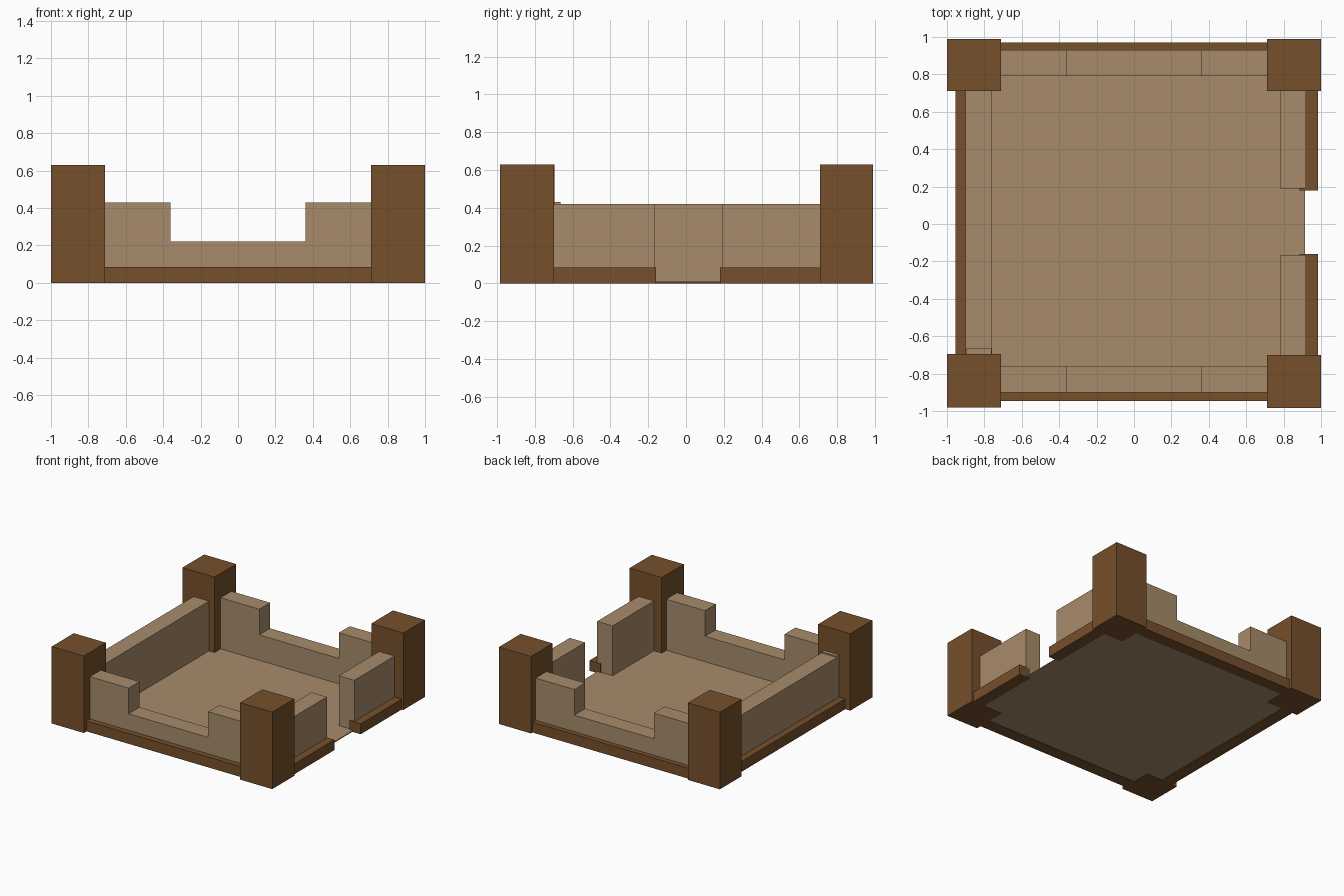
import bpy, bmesh

if "Cube" in bpy.data.objects:
    bpy.data.objects.remove(bpy.data.objects["Cube"])


def material(name, rgb):
    m = bpy.data.materials.new(name)
    m.diffuse_color = (*rgb, 1)
    m.use_nodes = True
    m.node_tree.nodes["Principled BSDF"].inputs["Base Color"].default_value = m.diffuse_color
    return m


DARK = material("dark_wood", (0.18, 0.08, 0.025))
LIGHT = material("light_wood", (0.39, 0.26, 0.145))


def finish(name, bm, mat):
    bmesh.ops.recalc_face_normals(bm, faces=bm.faces)
    mesh = bpy.data.meshes.new(name)
    bm.to_mesh(mesh)
    bm.free()
    mesh.materials.append(mat)
    ob = bpy.data.objects.new(name, mesh)
    bpy.context.collection.objects.link(ob)
    return ob


def box(name, x, y, z, mat):
    bm = bmesh.new()
    bmesh.ops.create_cube(bm, size=1)
    for v in bm.verts:
        v.co = [r[0] if c < 0 else r[1] for c, r in zip(v.co, (x, y, z))]
    return finish(name, bm, mat)


def notched_wall(name, y0, y1):
    # U-shaped front profile extruded through the wall thickness
    pts = [(-.72, .01), (.72, .01), (.72, .43), (.36, .43),
           (.36, .22), (-.36, .22), (-.36, .43), (-.72, .43)]
    bm = bmesh.new()
    face = bm.faces.new([bm.verts.new((x, y0, z)) for x, z in pts])
    geom = bmesh.ops.extrude_face_region(bm, geom=[face])["geom"]
    verts = [g for g in geom if isinstance(g, bmesh.types.BMVert)]
    bmesh.ops.translate(bm, verts=verts, vec=(0, y1 - y0, 0))
    return finish(name, bm, LIGHT)


# Floor
box("floor", (-.90, .915), (-.90, .93), (.004, .012), LIGHT)

# Corner posts
for side, x in (("left", (-1, -.71)), ("right", (.71, 1))):
    front_y = (-.98, -.695) if side == "left" else (-.985, -.70)
    box(f"front_{side}_post", x, front_y, (0, .63), DARK)
    box(f"back_{side}_post", x, (.71, .99), (0, .63), DARK)

# Front and back walls with lowered middles
notched_wall("front_wall", -.90, -.76)
notched_wall("back_wall", .79, .93)

# Left wall, and right wall split by the doorway
box("left_wall", (-.90, -.76), (-.70, .72), (.01, .42), LIGHT)
box("left_wall_end", (-.899, -.761), (-.70, -.665), (.01, .43), LIGHT)
box("right_front_wall", (.78, .92), (-.71, -.165), (.01, .42), LIGHT)
box("right_back_wall", (.78, .92), (.19, .72), (.01, .42), LIGHT)

# Skirting beams along the outside
box("front_beam", (-.72, .72), (-.945, -.845), (0, .085), DARK)
box("back_beam", (-.72, .72), (.87, .97), (0, .085), DARK)
box("left_beam", (-.955, -.855), (-.70, .72), (0, .085), DARK)
box("right_front_beam", (.885, .985), (-.71, -.16), (0, .085), DARK)
box("right_back_beam", (.885, .985), (.18, .72), (0, .085), DARK)
